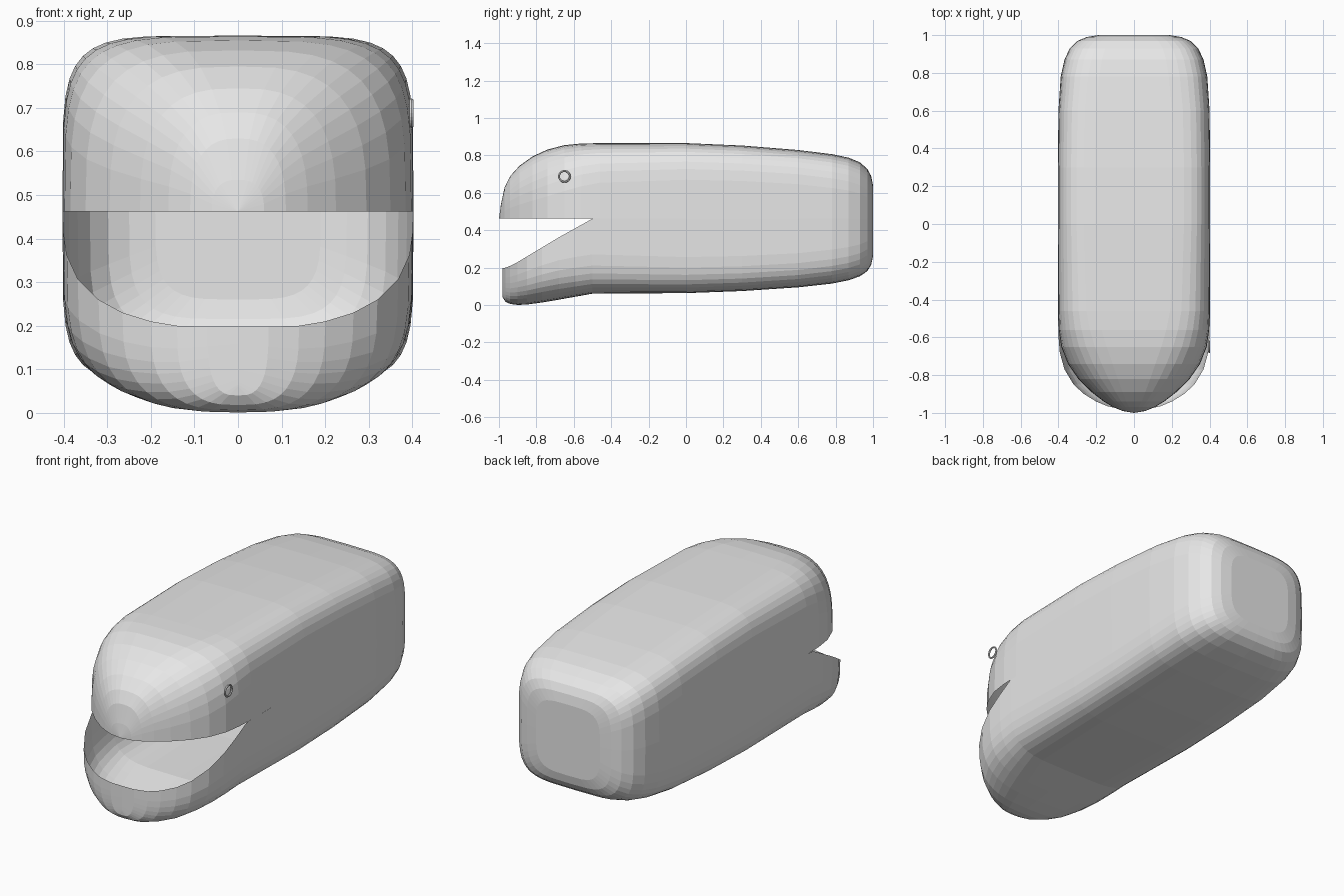
import bpy, bmesh, math

grey = bpy.data.materials.new("plain_grey")
grey.diffuse_color = (0.8, 0.8, 0.8, 1)


def finish(name, bm):
    bmesh.ops.remove_doubles(bm, verts=bm.verts, dist=0.0004)
    me = bpy.data.meshes.new(name)
    bm.to_mesh(me)
    bm.free()
    me.materials.append(grey)
    ob = bpy.data.objects.new(name, me)
    bpy.context.collection.objects.link(ob)
    return ob


def half_shell(bm, stations, seg=20):
    """Loft half superellipses; station = y, half width, rim z, crown z, squareness."""
    rows = []
    for y, w, rim, crown, n in stations:
        row = []
        for i in range(seg + 1):
            a = math.pi * i / seg
            c, s = math.cos(a), max(0.0, math.sin(a))
            if i in (0, seg):
                s = 0.0
            x = math.copysign(abs(c) ** (2 / n), c) * w
            row.append(bm.verts.new((x, y, rim + (crown - rim) * s ** (2 / n))))
        rows.append(row)
    up = stations[3][3] > stations[3][2]
    for a, b in zip(rows, rows[1:]):
        for i in range(seg):
            f = (a[i], a[i + 1], b[i + 1], b[i])
            bm.faces.new(f[::-1] if up else f)
    # flat tail wall
    bm.faces.new(rows[-1] if not up else rows[-1][::-1])


R = 0.462   # height of the mouth corner and of the seam

# Upper jaw, head and back
upper = [
    (-1.0, 0.0, R, R, 2.6), (-0.99, 0.06, R, 0.535, 2.6), (-0.97, 0.11, R, 0.63, 2.6),
    (-0.94, 0.16, R, 0.69, 2.7), (-0.89, 0.225, R, 0.745, 2.8), (-0.82, 0.295, R, 0.795, 3),
    (-0.74, 0.35, R, 0.832, 3.3), (-0.65, 0.385, R, 0.855, 3.8), (-0.56, 0.398, R, 0.864, 4.4),
    (-0.46, 0.402, R, 0.866, 5), (0, 0.403, R, 0.866, 5.6), (0.3, 0.403, R, 0.853, 5.6),
    (0.6, 0.4, R, 0.829, 5.4), (0.78, 0.388, R, 0.807, 5), (0.87, 0.368, R, 0.788, 4.8),
    (0.93, 0.34, R, 0.763, 4.6), (0.97, 0.298, R, 0.728, 4.4), (0.99, 0.25, R, 0.69, 4.2),
    (1.0, 0.19, R, 0.64, 4)]

# Lower jaw with its sloping lip, and belly
lower = [
    (-0.982, 0.0, 0.198, 0.06, 3), (-0.98, 0.07, 0.198, 0.04, 3), (-0.965, 0.14, 0.2, 0.018, 3),
    (-0.94, 0.2, 0.21, 0.006, 3), (-0.9, 0.265, 0.23, 0.001, 3), (-0.85, 0.32, 0.26, 0.003, 3.1),
    (-0.77, 0.368, 0.308, 0.014, 3.3), (-0.68, 0.393, 0.362, 0.029, 3.7),
    (-0.59, 0.4, 0.412, 0.045, 4.3), (-0.5, 0.402, R, 0.061, 5), (0, 0.403, R, 0.064, 5.6),
    (0.3, 0.403, R, 0.075, 5.6), (0.6, 0.4, R, 0.095, 5.4), (0.78, 0.388, R, 0.115, 5),
    (0.87, 0.368, R, 0.133, 4.8), (0.93, 0.34, R, 0.154, 4.6), (0.97, 0.298, R, 0.182, 4.4),
    (0.99, 0.25, R, 0.215, 4.2), (1.0, 0.19, R, 0.26, 4)]

bm = bmesh.new()
half_shell(bm, upper)
half_shell(bm, lower)
finish("body_shell", bm)

# Eye ring on the right side
bm = bmesh.new()
N, M, grid = 24, 6, []
for i in range(N):
    a = 2 * math.pi * i / N
    ring = []
    for j in range(M):
        b = 2 * math.pi * j / M
        r = 0.029 + 0.005 * math.cos(b)
        ring.append(bm.verts.new((0.398 + 0.005 * math.sin(b),
                                  -0.65 + r * math.cos(a), 0.688 + r * math.sin(a))))
    grid.append(ring)
for i in range(N):
    p, q = grid[i], grid[(i + 1) % N]
    for j in range(M):
        k = (j + 1) % M
        bm.faces.new((p[j], q[j], q[k], p[k]))
finish("eye_ring", bm)
